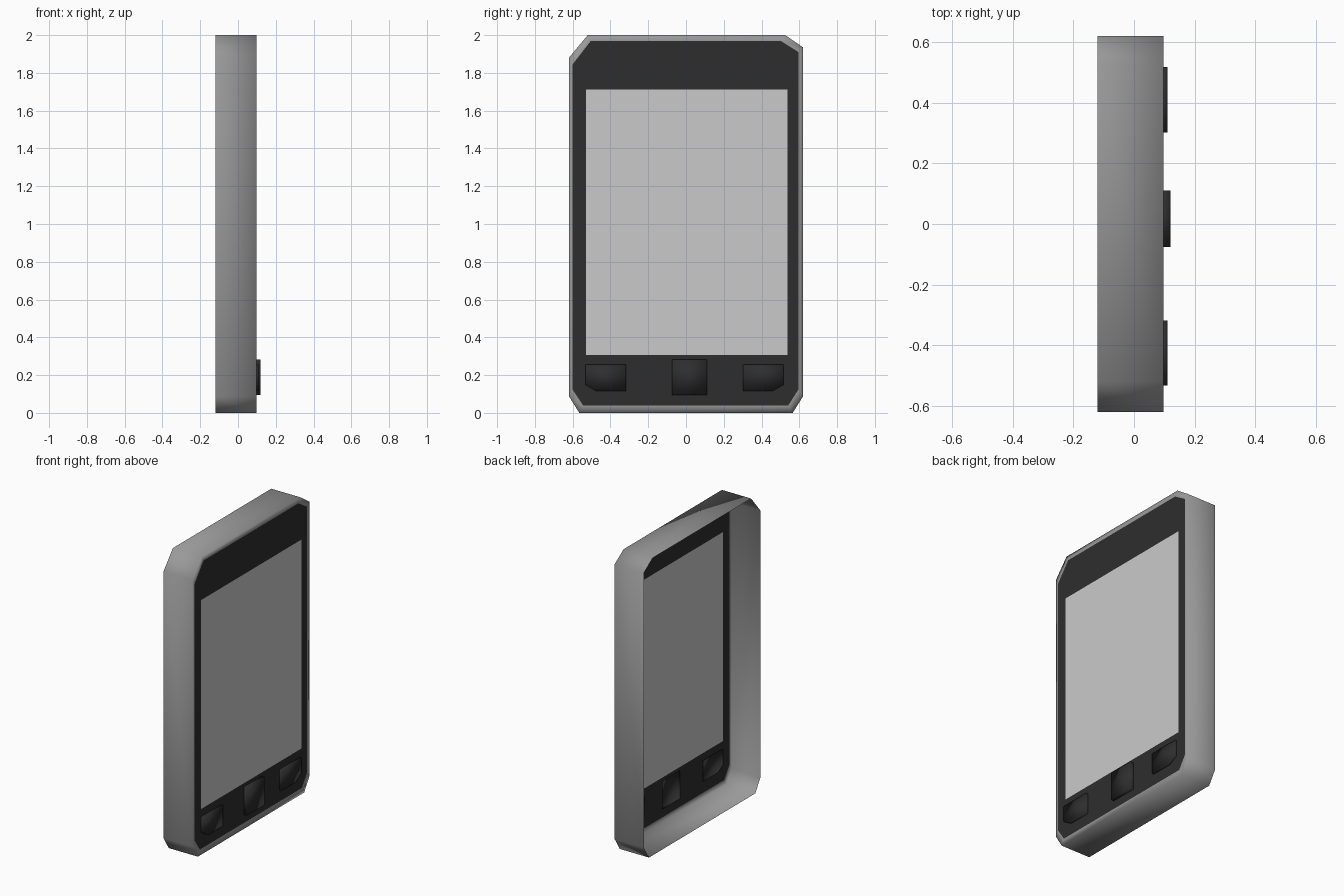
import bpy, bmesh

if "Cube" in bpy.data.objects:
    bpy.data.objects.remove(bpy.data.objects["Cube"])

FRONT, BACK = 0.097, -0.12


def material(name, c):
    m = bpy.data.materials.new(name)
    m.diffuse_color = (c, c, c, 1)
    m.use_nodes = True
    m.node_tree.nodes["Principled BSDF"].inputs["Base Color"].default_value = m.diffuse_color
    return m


grey = material("grey casing", 0.32)
dark = material("dark panel", 0.027)
pale = material("pale screen", 0.59)


def finish(bm, name, mat, smooth=False):
    bm.normal_update()
    for f in bm.faces:
        f.smooth = smooth
    me = bpy.data.meshes.new(name)
    bm.to_mesh(me)
    bm.free()
    me.materials.append(mat)
    ob = bpy.data.objects.new(name, me)
    bpy.context.collection.objects.link(ob)
    return ob


def ring(bm, outline, x):
    return [bm.verts.new((x, y, z)) for y, z in outline]


def bridge(bm, a, b):
    n = len(a)
    for i in range(n):
        j = (i + 1) % n
        bm.faces.new((a[i], a[j], b[j], b[i]))


def rect(y0, y1, z0, z1):
    return [(y0, z0), (y1, z0), (y1, z1), (y0, z1)]


# Outlines, counter-clockwise seen from +x
outer = [(-0.565, 0), (0.565, 0), (0.62, 0.088), (0.62, 1.935),
         (0.525, 2), (-0.52, 2), (-0.62, 1.88), (-0.62, 0.088)]
inner = [(-0.545, 0.04), (0.542, 0.04), (0.596, 0.125), (0.596, 1.91),
         (0.503, 1.968), (-0.505, 1.968), (-0.6, 1.845), (-0.6, 0.122)]
screen = rect(-0.53, 0.537, 0.307, 1.712)
left = [(-0.475, 0.115), (-0.318, 0.115), (-0.318, 0.255),
        (-0.533, 0.255), (-0.533, 0.15)]
right = [(0.302, 0.115), (0.457, 0.115), (0.517, 0.15),
         (0.517, 0.255), (0.302, 0.255)]
middle = rect(-0.075, 0.11, 0.095, 0.282)

# Casing: open-backed wall with a narrow front rim
bm = bmesh.new()
b, f, r = ring(bm, outer, BACK), ring(bm, outer, FRONT), ring(bm, inner, FRONT)
bridge(bm, b, f)
bridge(bm, f, r)
finish(bm, "casing", grey, True)

# Front panel with openings for the screen and buttons
bm = bmesh.new()
edges = []
for outline in (inner, screen, left, middle, right):
    v = ring(bm, outline, FRONT)
    edges += [bm.edges.new((v[i - 1], v[i])) for i in range(len(v))]
bmesh.ops.triangle_fill(bm, use_beauty=True, use_dissolve=False,
                        edges=edges, normal=(1, 0, 0))
bm.normal_update()
for face in bm.faces:
    if face.normal.x < 0:
        face.normal_flip()
finish(bm, "front_panel", dark)

# Screen
bm = bmesh.new()
bm.faces.new(ring(bm, screen, FRONT))
finish(bm, "screen", pale)

# Buttons: raised caps, hollow behind
for name, outline, top in (("left_button", left, 0.11),
                           ("middle_button", middle, 0.12),
                           ("right_button", right, 0.11)):
    bm = bmesh.new()
    base, cap = ring(bm, outline, FRONT), ring(bm, outline, top)
    bridge(bm, base, cap)
    bm.faces.new(cap)
    finish(bm, name, dark, True)
